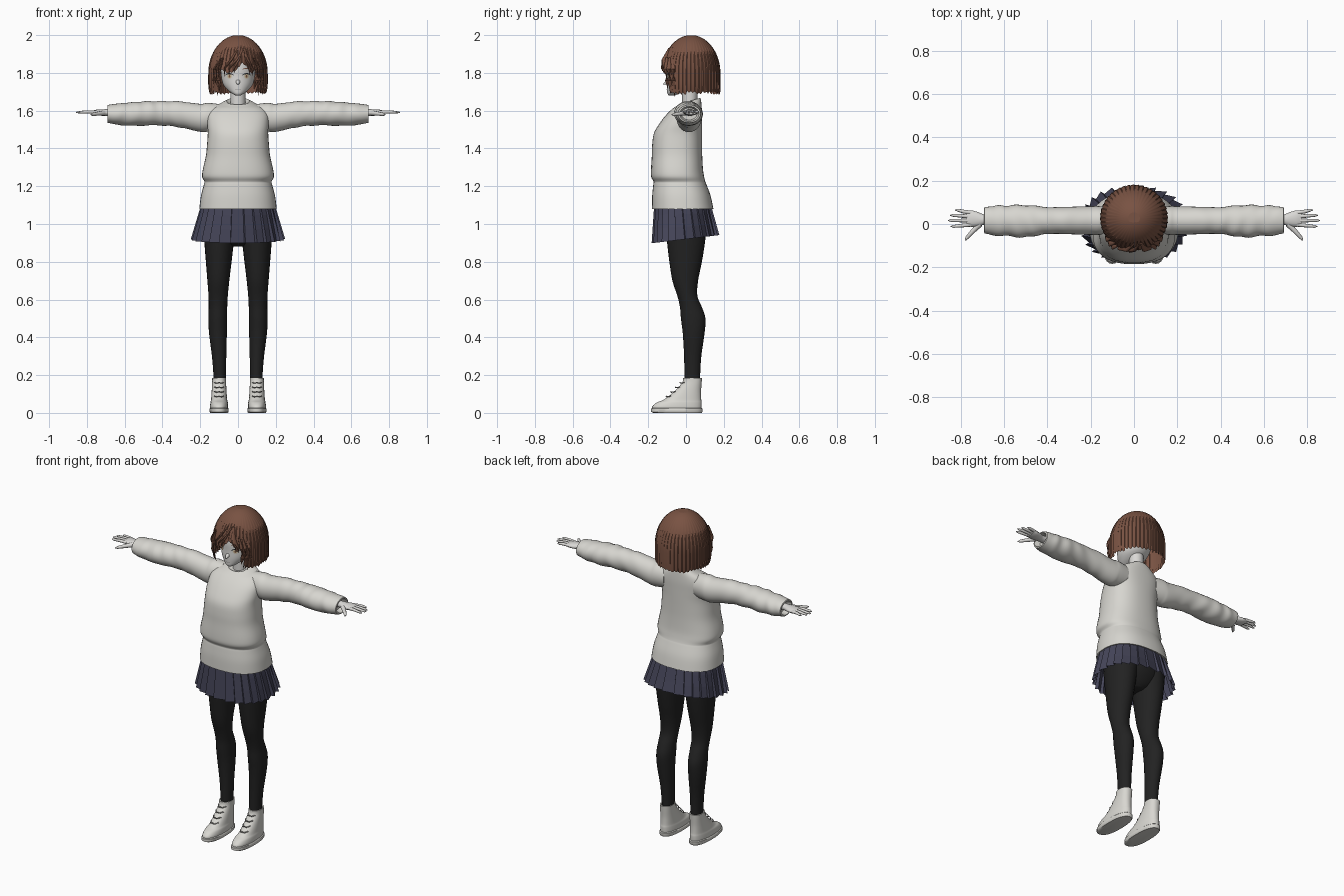
import bpy, bmesh, math, random
from mathutils import Vector

random.seed(4)
if "Cube" in bpy.data.objects:
    bpy.data.objects.remove(bpy.data.objects["Cube"])


def material(name, r, g, b):
    m = bpy.data.materials.new(name)
    m.use_nodes = True
    m.diffuse_color = (r, g, b, 1)
    bsdf = next(n for n in m.node_tree.nodes if n.type == 'BSDF_PRINCIPLED')
    bsdf.inputs["Base Color"].default_value = (r, g, b, 1)
    bsdf.inputs["Roughness"].default_value = 0.8
    return m


knit = material("pale knit", 0.68, 0.67, 0.63)
skin = material("pale skin", 0.7, 0.69, 0.67)
leather = material("pale leather", 0.69, 0.68, 0.64)
brown = material("brown hair", 0.19, 0.085, 0.055)
navy = material("navy cloth", 0.06, 0.06, 0.1)
black = material("black tights", 0.016, 0.016, 0.016)
tan = material("tan iris", 0.6, 0.48, 0.3)
grey = material("grey lace", 0.35, 0.34, 0.32)


def make(name, verts, faces, mat, mirror=False, sharp=45):
    mesh = bpy.data.meshes.new(name)
    mesh.from_pydata([tuple(v) for v in verts], [], faces)
    bm = bmesh.new()
    bm.from_mesh(mesh)
    bmesh.ops.recalc_face_normals(bm, faces=bm.faces)
    bm.to_mesh(mesh)
    bm.free()
    mesh.materials.append(mat)
    if sharp:
        mesh.shade_smooth()
        mesh.set_sharp_from_angle(angle=math.radians(sharp))
    obj = bpy.data.objects.new(name, mesh)
    bpy.context.scene.collection.objects.link(obj)
    if mirror:
        obj.modifiers.new("Mirror", 'MIRROR').use_mirror_merge = False
    return obj


def loft(name, rings, mat, caps=True, **kw):
    n = len(rings[0])
    verts = [p for r in rings for p in r]
    faces = [(k * n + i, k * n + (i + 1) % n, (k + 1) * n + (i + 1) % n, (k + 1) * n + i)
             for k in range(len(rings) - 1) for i in range(n)]
    if caps:
        faces += [tuple(range(n)), tuple(range(len(verts) - n, len(verts)))]
    return make(name, verts, faces, mat, **kw)


def smooth_rows(rows, steps=4):
    # Catmull-Rom interpolation between table rows
    out = []
    for i in range(len(rows) - 1):
        a, b, c, d = (rows[min(max(i + k, 0), len(rows) - 1)] for k in (-1, 0, 1, 2))
        for s in range(steps):
            t = s / steps
            out.append([q + t / 2 * (r - p + t * (2 * p - 5 * q + 4 * r - w + t * (3 * (q - r) + w - p)))
                        for p, q, r, w in zip(a, b, c, d)])
    return out + [list(rows[-1])]


def bend(c, power):
    return math.copysign(abs(c) ** (2 / power), c)


def flat_ring(z, rx, front, back, cx=0, power=2, tilt=0, n=40):
    ring = []
    for i in range(n):
        a = math.tau * i / n
        y = (front + back) / 2 + (back - front) / 2 * bend(math.sin(a), power)
        ring.append((cx + rx * bend(math.cos(a), power), y, z + tilt * y))
    return ring


def tube(name, path, radii, mat, flat=1, n=10, **kw):
    pts = [Vector(p) for p in path]
    rings = []
    for i, p in enumerate(pts):
        turn = (pts[min(i + 1, len(pts) - 1)] - pts[max(i - 1, 0)]).to_track_quat('Z', 'Y')
        rings.append([p + turn @ Vector((radii[i] * math.cos(math.tau * k / n),
                                         radii[i] * flat * math.sin(math.tau * k / n), 0)) for k in range(n)])
    return loft(name, rings, mat, **kw)


# Sweater body: height, half width, front, back, tilt of the ring
body = [(1.08, .205, -.18, .145, 0), (1.15, .196, -.179, .13, 0), (1.21, .18, -.173, .108, 0),
        (1.225, .178, -.172, .102, 0), (1.25, .19, -.184, .096, 0), (1.29, .186, -.185, .09, 0),
        (1.36, .17, -.181, .086, 0), (1.42, .164, -.179, .085, 0), (1.48, .16, -.17, .085, 0),
        (1.53, .163, -.142, .085, 0), (1.58, .16, -.103, .085, 0), (1.615, .135, -.07, .083, .05),
        (1.635, .09, -.05, .08, .2), (1.645, .06, -.04, .075, .3)]
rows = smooth_rows(body)
rings = [flat_ring(z, w, f, b, power=2.4, tilt=t) for z, w, f, b, t in rows]
rings.insert(0, flat_ring(1.085, .19, -.165, .13, power=2.4))
rings.append(flat_ring(1.635, .045, -.025, .06, tilt=.3, power=2.4))
loft("sweater_body", rings, knit)

# Sleeve: distance, centre y, centre z, half depth, half height, with soft folds
sleeve = [(.1, .015, 1.565, .06, .07), (.16, .016, 1.565, .066, .076), (.2, .016, 1.562, .066, .074),
          (.3, .016, 1.579, .063, .069), (.4, .016, 1.586, .062, .064), (.5, .013, 1.585, .074, .064),
          (.6, .015, 1.581, .07, .06), (.65, .016, 1.582, .067, .054), (.69, .017, 1.583, .06, .047)]
rings = []
for x, y, z, ry, rz in smooth_rows(sleeve, 8):
    fold = 0.045 * min(1, max(0, (x - .2) * 4)) * min(1, (.7 - x) * 12)
    ring = []
    for i in range(28):
        a = math.tau * i / 28
        s = 1 + fold * math.sin(70 * x + 2 * math.sin(a + 9 * x)) * math.cos(a - 5 * x)
        ring.append((x, y + ry * s * math.cos(a), z + rz * s * math.sin(a)))
    rings.append(ring)
for x, s in ((.692, .85), (.66, .8)):
    rings.append([(x, .017 + (p[1] - .017) * s, 1.583 + (p[2] - 1.583) * s) for p in rings[-1]])
loft("sleeve", rings, knit, mirror=True)

# Hand with four fingers and a thumb
palm = [(.64, .02, .024, .02), (.69, .02, .024, .018), (.72, .022, .033, .017),
        (.75, .025, .038, .015), (.772, .026, .035, .01)]
loft("palm", [[(x, y + w * math.cos(math.tau * i / 16), 1.59 + h * math.sin(math.tau * i / 16))
               for i in range(16)] for x, y, w, h in smooth_rows(palm)], skin, mirror=True)
for name, y, spread, tip in (("index", -.003, -.008, .845), ("middle", .016, 0, .857),
                             ("ring", .034, .006, .848), ("little", .052, .012, .825)):
    path = [(.75, y, 1.592), (.79, y + spread * .5, 1.594), (tip - .012, y + spread, 1.592),
            (tip, y + spread, 1.591)]
    tube(name + "_finger", path, (.009, .0085, .0065, .002), skin, mirror=True)
tube("thumb", [(.71, .0, 1.588), (.74, -.03, 1.584), (.77, -.063, 1.58), (.778, -.075, 1.579)],
     (.014, .011, .008, .003), skin, mirror=True)

# Pleated skirt: knife pleats with an open hem
pleats = 26
rings = []
for k in range(4):
    t = k / 3
    w, f, b = .19 + .06 * t, -.168 - .015 * t, .128 + .05 * t
    ring = []
    for i in range(pleats):
        for part, depth in ((0, 1), (.93, 1 - .035 - .05 * t)):
            a = math.tau * (i + part) / pleats
            y = (f + b) / 2 + (b - f) / 2 * depth * bend(math.sin(a), 2.3)
            ring.append((w * depth * bend(math.cos(a), 2.3), y, 1.12 - .2 * t + .12 * t * y))
    rings.append(ring)
loft("pleated_skirt", rings, navy, caps=False, sharp=0)

# Tights: hips and legs
hips = [(.88, .04, -.04, .05), (.91, .12, -.08, .08), (.98, .17, -.11, .11), (1.1, .16, -.11, .1)]
loft("hips", [flat_ring(*r) for r in smooth_rows(hips)], black)
leg = [(1.0, .09, -.11, .11, .095), (.9, .078, -.1, .1, .1), (.8, .068, -.088, .084, .102),
       (.7, .058, -.072, .064, .104), (.62, .051, -.046, .06, .105), (.56, .049, -.032, .084, .106),
       (.5, .05, -.027, .103, .107), (.42, .047, -.017, .098, .106), (.3, .038, -.01, .081, .1),
       (.2, .033, -.009, .075, .097), (.14, .032, -.008, .074, .097)]
loft("leg", [flat_ring(*r, n=24) for r in smooth_rows(leg)], black, mirror=True)

# Ankle shoe, sole and laces
shoe = [(.02, .047, -.178, .082), (.035, .048, -.178, .083), (.055, .046, -.155, .083),
        (.068, .043, -.122, .081), (.09, .041, -.09, .08), (.12, .039, -.055, .08),
        (.16, .037, -.02, .083), (.185, .037, -.015, .085)]
rings = [flat_ring(*r, cx=.1, power=2.3, n=28) for r in smooth_rows(shoe)]
rings.append(flat_ring(.184, .031, -.006, .077, cx=.1, n=28))
rings.append(flat_ring(.16, .03, -.005, .075, cx=.1, n=28))
loft("shoe", rings, leather, mirror=True)
sole = [(0, .047, -.172, .083), (.006, .051, -.184, .088), (.022, .051, -.184, .088), (.026, .047, -.178, .082)]
loft("sole", [flat_ring(*r, cx=.1, power=2.4, n=28) for r in sole], leather, mirror=True)
for i in range(4):
    z, y = .085 + .024 * i, -.1 + .024 * i
    tube("lace", [(.075, y + .02, z + .004), (.088, y - .001, z), (.1, y - .005, z + .004),
                  (.112, y - .001, z), (.125, y + .02, z + .004)], [.003] * 5, grey, n=6, mirror=True)

# Neck, head and nose
loft("neck", [flat_ring(z, .04, -.02, .06, n=24) for z in (1.6, 1.66, 1.74)], skin)
skull = smooth_rows([(1.68, .012, -.09, -.06), (1.69, .03, -.098, -.035), (1.71, .056, -.1, .02),
                     (1.74, .079, -.101, .07), (1.78, .089, -.1, .1), (1.83, .092, -.1, .12),
                     (1.9, .086, -.085, .12), (1.95, .05, -.05, .09)])
loft("head", [flat_ring(*r, n=36) for r in skull], skin)
tube("nose", [(0, -.09, 1.755), (0, -.108, 1.746), (0, -.12, 1.739)], (.014, .009, .002), skin)


def face_y(x, z):
    i = max(k for k in range(len(skull) - 1) if skull[k][0] <= z)
    lo, hi = skull[i], skull[i + 1]
    t = (z - lo[0]) / (hi[0] - lo[0])
    w, f, b = (p + (q - p) * t for p, q in zip(lo[1:], hi[1:]))
    return (f + b) / 2 - (b - f) / 2 * math.sqrt(max(0, 1 - (x / w) ** 2))


def plate(name, cx, z, half, high, arch, mat, lift, mirror=True):
    # Thin lens or arc that follows the curve of the face
    verts = []
    for k in range(13):
        u = k / 6 - 1
        for side in (-1, 1):
            x, h = cx + half * u, z + arch * (1 - u * u) + side * (high * math.sqrt(1 - u * u) + .0004)
            verts.append((x, face_y(x, h) - lift, h))
    make(name, verts, [(2 * k, 2 * k + 2, 2 * k + 3, 2 * k + 1) for k in range(12)], mat, mirror)


plate("eye_white", .046, 1.782, .021, .012, 0, leather, .002)
plate("iris", .045, 1.782, .011, .012, 0, tan, .003)
plate("pupil", .045, 1.782, .004, .006, 0, brown, .004)
plate("upper_lash", .046, 1.787, .024, .0025, .009, black, .005)
plate("eyebrow", .046, 1.818, .024, .002, .006, brown, .003)
plate("mouth", 0, 1.713, .015, .0015, -.002, grey, .002, mirror=False)

# Bob hair: overlapping locks, short at the fringe and long at the sides and back
locks, per = 44, 5
ends = [random.uniform(-.01, .012) for _ in range(locks)]
columns = []
for i in range(locks * per):
    lock, u = i // per, (i % per) / per
    a = math.tau * i / (locks * per) - math.pi
    deg = abs(math.degrees(a))
    hem = 1.688 + ends[lock] * .6
    if deg < 44:
        fringe = 1.802 + ends[lock] + .035 * math.exp(-((math.degrees(a) - 9) / 9) ** 2)
        hem += (fringe - hem) * min(1, (44 - deg) / 8)
    hem += .022 * abs(u - .45)
    column = []
    for k in range(25):
        z = 2 - (2 - hem) * (.01 + .99 * (k / 24) ** 1.8)
        r = math.sqrt(max(0, 1 - ((z - 1.8) / .2) ** 2)) if z > 1.8 else 1
        r *= 1 - (14 if deg < 120 else 4) * max(0, 1.75 - z) ** 2
        r *= 1 + (.04 * (1 - u) - .02) * k / 24
        column.append((.155 * r * math.sin(a), .027 - .153 * r * math.cos(a), z))
    columns.append(column)
loft("bob_hair", [list(r) for r in zip(*columns)], brown, caps=False, sharp=28)
make("crown", [c[0] for c in columns], [tuple(range(len(columns)))], brown)

# Loose locks framing the face and sweeping across the fringe
for x, y, low, inward in ((.112, -.082, 1.69, .02), (.098, -.097, 1.72, .008), (.125, -.06, 1.675, .02)):
    tube("side_lock", [(x * .8, y - .005, 1.88), (x, y - .008, 1.82), (x + .003, y - .004, 1.76),
                       (x - inward, y, low)], (.006, .014, .012, .001), brown, flat=.5, mirror=True)
for top, tip, low in ((.03, -.045, 1.79), (.02, -.02, 1.8), (.035, .06, 1.795), (.03, .075, 1.785),
                      (.0, -.07, 1.78)):
    mid = (top + tip) / 2
    tube("fringe_lock", [(top, -.09, 1.93), (mid, -.116, 1.87), (tip, -.127 + abs(tip) * .25, 1.825),
                         (tip * 1.05, -.122 + abs(tip) * .25, low)],
         (.005, .014, .011, .001), brown, flat=.45)
